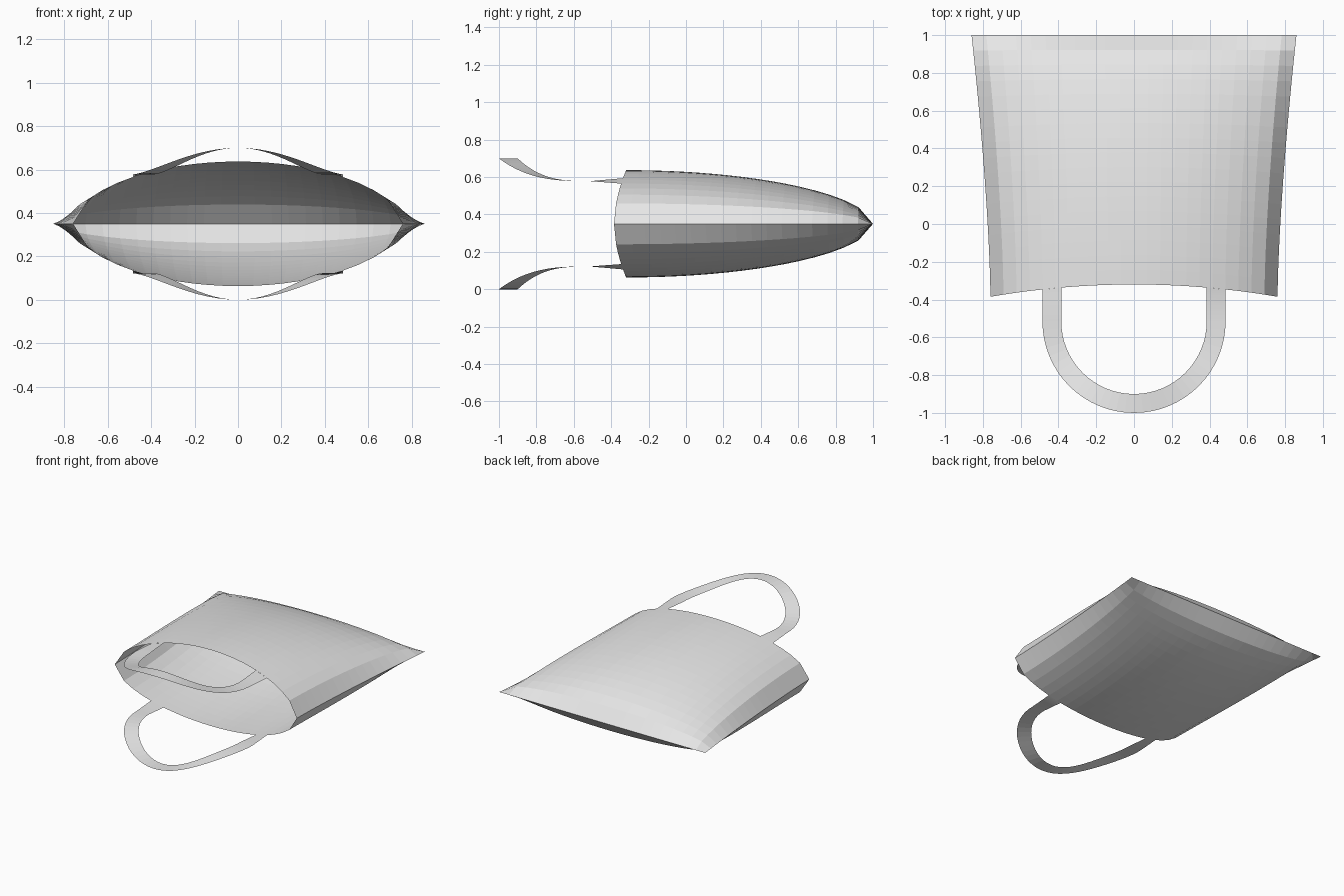
import bpy, bmesh, math

cube = bpy.data.objects.get("Cube")
if cube:
    bpy.data.objects.remove(cube, do_unlink=True)

MID = 0.35      # height of the side seams
COLS, ROWS = 22, 17

cloth = bpy.data.materials.new("pale_grey_cloth")
cloth.use_nodes = True
GREY = (0.8, 0.8, 0.8, 1)
cloth.diffuse_color = GREY
cloth.node_tree.nodes["Principled BSDF"].inputs["Base Color"].default_value = GREY


def mouth_y(u):
    return -0.32 - 0.065 * u * u


def bag_point(u, v):
    """u runs across the bag (-1 to 1), v from the open mouth to the bottom seam."""
    y = mouth_y(u) + v * (1 - mouth_y(u))
    half_width = 0.76 + 0.10 * v ** 1.5
    puff = 0.287 * max(0, 1 - u * u) ** 0.55 * max(0, 1 - v * v) ** 0.54
    return u * half_width, y, puff


def handle_point(side, s):
    """Point on the strap; side -1 is the inner edge, 1 the outer edge."""
    radius = 0.435 + 0.05 * side
    if abs(s) > 1:      # straight legs, tilting to meet the bag
        x = math.copysign(radius, s)
        t = abs(s) - 1
        start = bag_point(radius / 0.76, 0)
        return x, -0.515 * (1 - t) + start[1] * t, 0.228 * (1 - t) + start[2] * t
    a = s * math.pi / 2     # rounded loop, rising to the tip
    return radius * math.sin(a), -0.515 - radius * math.cos(a), 0.228 + 0.122 * math.cos(a) ** 3


def make_sheet(name, point, us, vs):
    bm = bmesh.new()
    grid = [[bm.verts.new(point(u, v)) for u in us] for v in vs]
    for a, b in zip(grid, grid[1:]):
        for i in range(len(us) - 1):
            bm.faces.new((a[i], a[i + 1], b[i + 1], b[i]))
    for f in bm.faces:
        f.normal_update()
        if f.normal.z < 0:
            f.normal_flip()
    mesh = bpy.data.meshes.new(name)
    bm.to_mesh(mesh)
    bm.free()
    mesh.materials.append(cloth)
    obj = bpy.data.objects.new(name, mesh)
    obj.location.z = MID
    bpy.context.collection.objects.link(obj)
    # The lower half repeats the upper one
    mirror = obj.modifiers.new("lower_half", 'MIRROR')
    mirror.use_axis = (False, False, True)
    mirror.merge_threshold = 0.0005
    return obj


# Puffed bag, open at the front
make_sheet("bag_body", bag_point,
           [2 * i / COLS - 1 for i in range(COLS + 1)],
           [j / ROWS for j in range(ROWS + 1)])

# Pair of flat looped straps
make_sheet("carry_handles", handle_point,
           [-1, 1], [i / 16 - 2 for i in range(65)])
